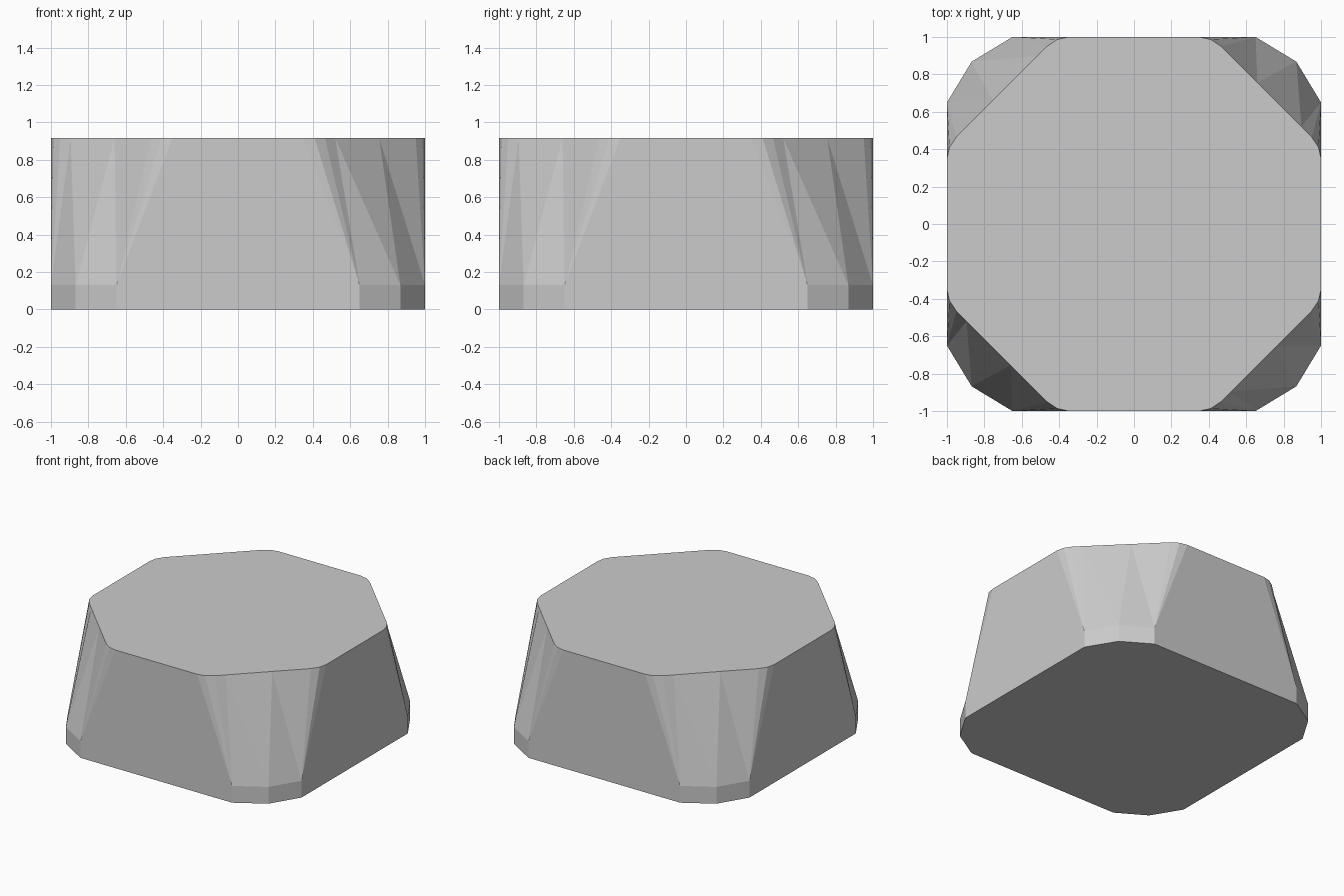
import bpy
import bmesh

if "Cube" in bpy.data.objects:
    bpy.data.objects.remove(bpy.data.objects["Cube"])

HEIGHT, FOOT = 0.915, 0.13

# One corner of each outline, front right; it is turned four times
FOOT_CORNER = [(0.65, -1), (0.868, -0.868), (1, -0.65)]
TOP_CORNER = [(0.35, -1), (0.41, -0.987), (0.465, -0.95), (0.52, -0.895),
              (0.755, -0.66), (0.95, -0.465), (0.987, -0.41), (1, -0.35)]


def ring(bm, corner, z):
    """Four quarter-turned copies of a corner outline, counter-clockwise."""
    quarters, pts = [], corner
    for _ in range(4):
        quarters.append([bm.verts.new((x, y, z)) for x, y in pts])
        pts = [(-y, x) for x, y in pts]
    return quarters


bm = bmesh.new()
base = ring(bm, FOOT_CORNER, 0)
foot = ring(bm, FOOT_CORNER, FOOT)
top = ring(bm, TOP_CORNER, HEIGHT)

# Flat underside and top
bm.faces.new([v for q in reversed(base) for v in reversed(q)])
bm.faces.new([v for q in top for v in q])

for i in range(4):
    b, f, t = base[i], foot[i], top[i]
    n = (i + 1) % 4
    # Short upright foot of the corner
    for k in range(2):
        bm.faces.new((b[k], b[k + 1], f[k + 1], f[k]))
    # Fans from the three foot points up to the rounded top corner
    for k, (start, end) in enumerate([(0, 3), (3, 4), (4, 7)]):
        for j in range(start, end):
            bm.faces.new((f[k], t[j + 1], t[j]))
    for k, j in enumerate((3, 4)):
        bm.faces.new((f[k], f[k + 1], t[j]))
    # Large flat side wall
    bm.faces.new((b[2], base[n][0], foot[n][0], top[n][0], t[7], f[2]))

bmesh.ops.recalc_face_normals(bm, faces=bm.faces)
mesh = bpy.data.meshes.new("tapered_block")
bm.to_mesh(mesh)
bm.free()
bpy.context.collection.objects.link(bpy.data.objects.new("tapered_block", mesh))
